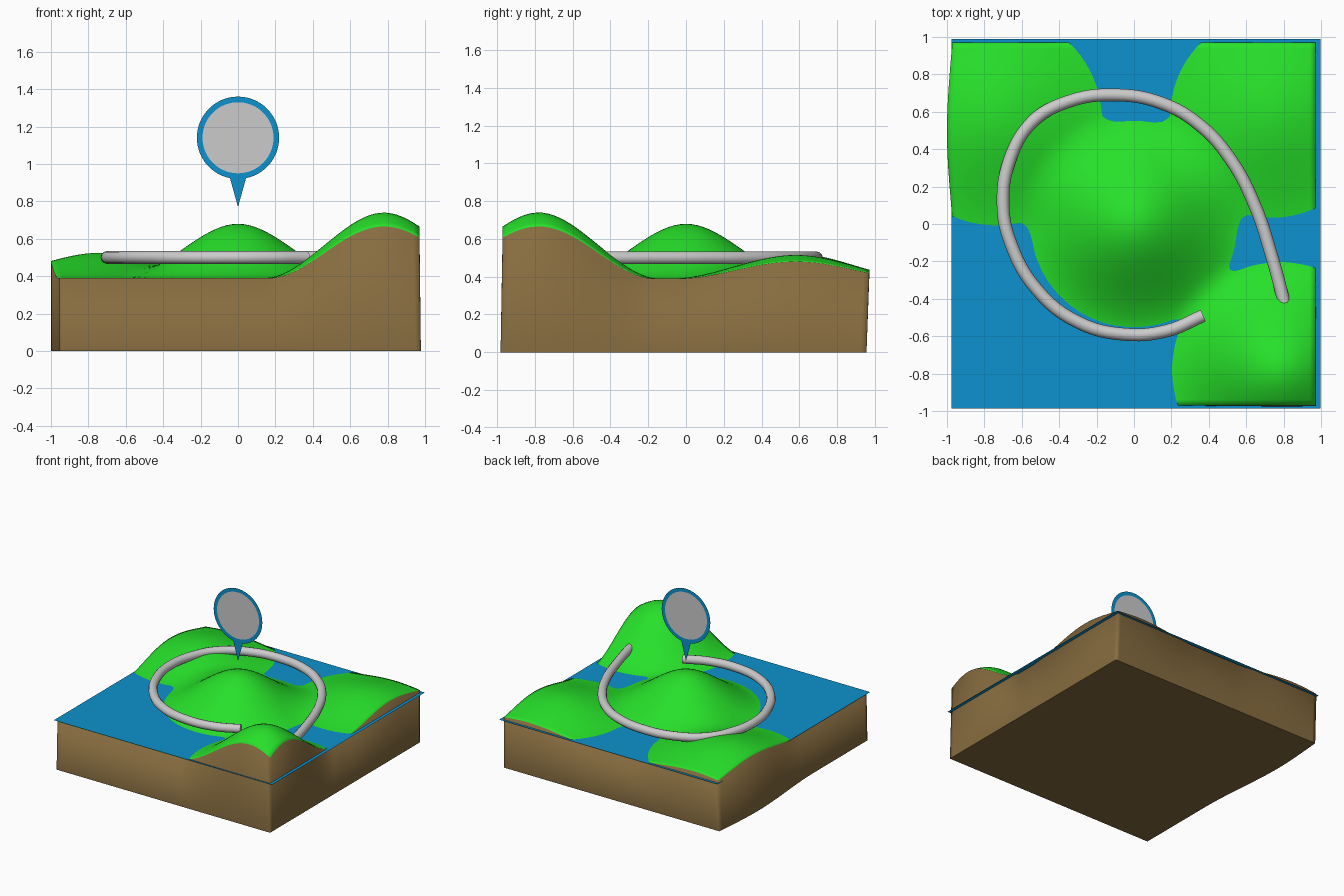
import bpy, bmesh, math

if "Cube" in bpy.data.objects:
    bpy.data.objects.remove(bpy.data.objects["Cube"])


def material(name, rgb):
    m = bpy.data.materials.new(name)
    m.diffuse_color = (*rgb, 1)
    m.use_nodes = True
    m.node_tree.nodes["Principled BSDF"].inputs["Base Color"].default_value = m.diffuse_color
    return m


GREEN = material("grass", (0.02, 0.75, 0.023))
BROWN = material("soil", (0.24, 0.15, 0.05))
BLUE = material("blue", (0.004, 0.29, 0.62))


def make_object(name, bm, mats=()):
    mesh = bpy.data.meshes.new(name)
    bm.to_mesh(mesh)
    bm.free()
    ob = bpy.data.objects.new(name, mesh)
    bpy.context.collection.objects.link(ob)
    for m in mats:
        mesh.materials.append(m)
    return ob


def smoothstep(d, radius):
    f = max(0, 1 - d / radius)
    return f * f * (3 - 2 * f)


# Hills: centre x, centre y, height above bed, radius
HILLS = [(0, 0, 0.29, 0.62), (0.78, -0.78, 0.35, 0.64),
         (0.74, 0.58, 0.125, 0.66), (-0.74, 0.56, 0.135, 0.68)]
BED = 0.39


def height(x, y):
    return BED + sum(h * smoothstep(math.hypot(x - cx, y - cy), r)
                     for cx, cy, h, r in HILLS)


# Terrain: height grid with brown skirt and floor
N = 64
bm = bmesh.new()
grid = []
for j in range(N + 1):
    row = []
    for i in range(N + 1):
        u, y = -1 + 2 * i / N, 0.97 * (-1 + 2 * j / N)
        bulge = 0.045 * smoothstep(abs(y - 0.5), 0.8) * max(0, -u)
        x = 0.97 * u if u > 0 else 0.955 * u - bulge
        row.append(bm.verts.new((x, y, height(x, y))))
    grid.append(row)
for j in range(N):
    for i in range(N):
        bm.faces.new((grid[j][i], grid[j][i + 1], grid[j + 1][i + 1], grid[j + 1][i]))
rim = ([grid[0][i] for i in range(N)] + [grid[j][N] for j in range(N)] +
       [grid[N][i] for i in range(N, 0, -1)] + [grid[j][0] for j in range(N, 0, -1)])
foot = []
for v in rim:
    x, y, z = v.co
    foot.append(bm.verts.new((x * 1.008 if x > 0 else x, y * (0.985 if y > 0 else 1.012), 0)))
for k in range(len(rim)):
    n = (k + 1) % len(rim)
    bm.faces.new((rim[k], foot[k], foot[n], rim[n])).material_index = 1
bm.faces.new(foot[::-1]).material_index = 1
for f in bm.faces:
    f.smooth = len(f.verts) == 4
make_object("terrain", bm, (GREEN, BROWN))

# Water sheet
bm = bmesh.new()
bmesh.ops.create_grid(bm, x_segments=1, y_segments=1, size=0.9875)
bmesh.ops.translate(bm, vec=(0.0105, 0.002, 0.4), verts=bm.verts)
make_object("water", bm, (BLUE,))

# Round path tube looping about the central hill
PATH = [(0.37, -0.49), (0.18, -0.57), (-0.05, -0.59), (-0.3, -0.525), (-0.52, -0.35),
        (-0.66, -0.1), (-0.7, 0.1), (-0.665, 0.34), (-0.55, 0.54), (-0.35, 0.655),
        (-0.1, 0.69), (0.15, 0.645), (0.35, 0.53), (0.52, 0.34), (0.65, 0.09),
        (0.73, -0.15), (0.8, -0.41), (0.82, -0.5)]
curve = bpy.data.curves.new("path", 'CURVE')
curve.dimensions = '3D'
curve.bevel_depth = 0.034
curve.bevel_resolution = 4
curve.use_fill_caps = True
sp = curve.splines.new('BEZIER')
sp.resolution_u = 6
sp.bezier_points.add(len(PATH) - 1)
for p, (x, y) in zip(sp.bezier_points, PATH):
    p.co = (x, y, 0.5)
    p.handle_left_type = p.handle_right_type = 'AUTO'
bpy.context.collection.objects.link(bpy.data.objects.new("path_tube", curve))

# Flat map marker: grey disc, blue ring drawn out to a point
CZ, RO, RI, S = 1.14, 0.22, 0.19, 64


def circle_verts(bm, r):
    return [bm.verts.new((r * math.sin(2 * math.pi * k / S), 0,
                          CZ - r * math.cos(2 * math.pi * k / S))) for k in range(S)]


bm = bmesh.new()
bm.faces.new(circle_verts(bm, RI))
make_object("marker_disc", bm)

bm = bmesh.new()
outer, inner = circle_verts(bm, RO), circle_verts(bm, RI)
for k in range(S):
    n = (k + 1) % S
    bm.faces.new((outer[k], outer[n], inner[n], inner[k]))
tip = bm.verts.new((0, 0, 0.77))
bm.faces.new([tip] + [outer[k] for k in (2, 1, 0, -1, -2)])
bmesh.ops.recalc_face_normals(bm, faces=bm.faces)
make_object("marker_ring", bm, (BLUE,))
